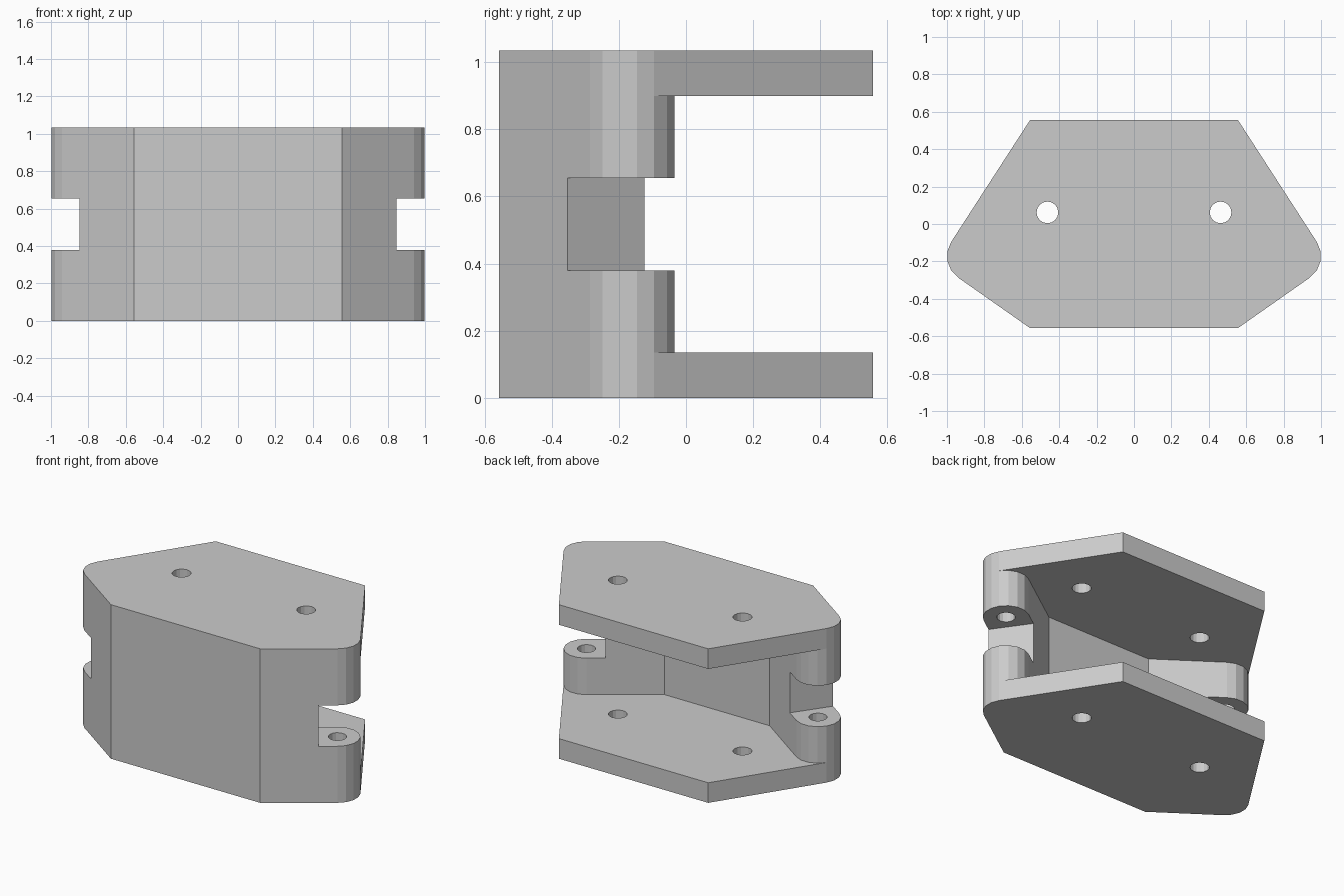
import bpy, bmesh
from math import cos, sin, atan2, hypot, asin, pi

if "Cube" in bpy.data.objects:
    bpy.data.objects.remove(bpy.data.objects["Cube"])

H, T = 1.035, 0.135           # overall height, plate thickness
CX, CY, R = 0.86, -0.172, 0.14  # hinge knuckle centre and radius
EX, EY = 0.555, 0.557         # corners of the outline


def prism(name, pts, z0, z1):
    """Extrude a plan profile from z0 to z1."""
    bm = bmesh.new()
    face = bm.faces.new([bm.verts.new((x, y, z0)) for x, y in pts])
    top = bmesh.ops.extrude_face_region(bm, geom=[face])["geom"]
    bmesh.ops.translate(bm, vec=(0, 0, z1 - z0),
                        verts=[v for v in top if isinstance(v, bmesh.types.BMVert)])
    bmesh.ops.recalc_face_normals(bm, faces=bm.faces)
    mesh = bpy.data.meshes.new(name)
    bm.to_mesh(mesh)
    bm.free()
    ob = bpy.data.objects.new(name, mesh)
    bpy.context.collection.objects.link(ob)
    return ob


def arc(a0, a1, n, cx=CX, cy=CY, r=R):
    return [(cx + r * cos(a0 + (a1 - a0) * i / n),
             cy + r * sin(a0 + (a1 - a0) * i / n)) for i in range(n + 1)]


def mirrored(half):
    """Close a right-hand half profile with its mirror image."""
    return half + [(-x, y) for x, y in reversed(half)]


def cut(body, cutter):
    cutter.hide_render = True
    mod = body.modifiers.new("cut", "BOOLEAN")
    mod.operation, mod.solver, mod.object = "DIFFERENCE", "EXACT", cutter
    bpy.context.view_layer.objects.active = body
    bpy.ops.object.modifier_apply(modifier=mod.name)
    bpy.data.objects.remove(cutter)


def tangent_angle(px, py, side):
    """Angle of the knuckle point where the line from (px, py) touches it."""
    d = hypot(px - CX, py - CY)
    return atan2(py - CY, px - CX) + side * (pi / 2 - asin(R / d))


low = tangent_angle(EX, -EY, 1)
high = tangent_angle(EX, EY, -1)
if low > pi:
    low -= 2 * pi

# Solid outline of the bracket
body = prism("hinge_bracket",
             mirrored([(EX, -EY)] + arc(low, high, 4) + [(EX, EY)]), 0, H)

# Open cavity between the plates, leaving the front wall and knuckles
inner = arc(low + pi, high, 4)
ix, iy = inner[0]
ux, uy = -sin(low), cos(low)          # direction along the angled wall
wx = 0.39
wy = iy - (ix - wx) * uy / ux
ex, ey = inner[-1]
cavity = [(wx, wy)] + inner + [(ex + 0.3 * cos(high), ey + 0.3 * sin(high)), (1.2, 0.9)]
cut(body, prism("cavity_cutter", mirrored(cavity), T, H - T))

for s in (-1, 1):
    # Slot through each knuckle, square to the angled wall
    nx, ny = cos(low), sin(low)
    slot = [(s * (CX + a * ux + b * nx), CY + a * uy + b * ny)
            for a, b in ((-0.115, -0.2), (0.4, -0.2), (0.4, 0.2), (-0.115, 0.2))]
    cut(body, prism("slot_cutter", slot, 0.38, 0.655))
    # Blind pin holes in the knuckles, through holes in the plates
    cut(body, prism("pin_cutter", arc(0, 2 * pi * 15 / 16, 15, s * CX, CY, 0.056), T, H - T))
    cut(body, prism("bolt_cutter", arc(0, 2 * pi * 15 / 16, 15, s * 0.463, 0.062, 0.058), -0.1, H + 0.1))
